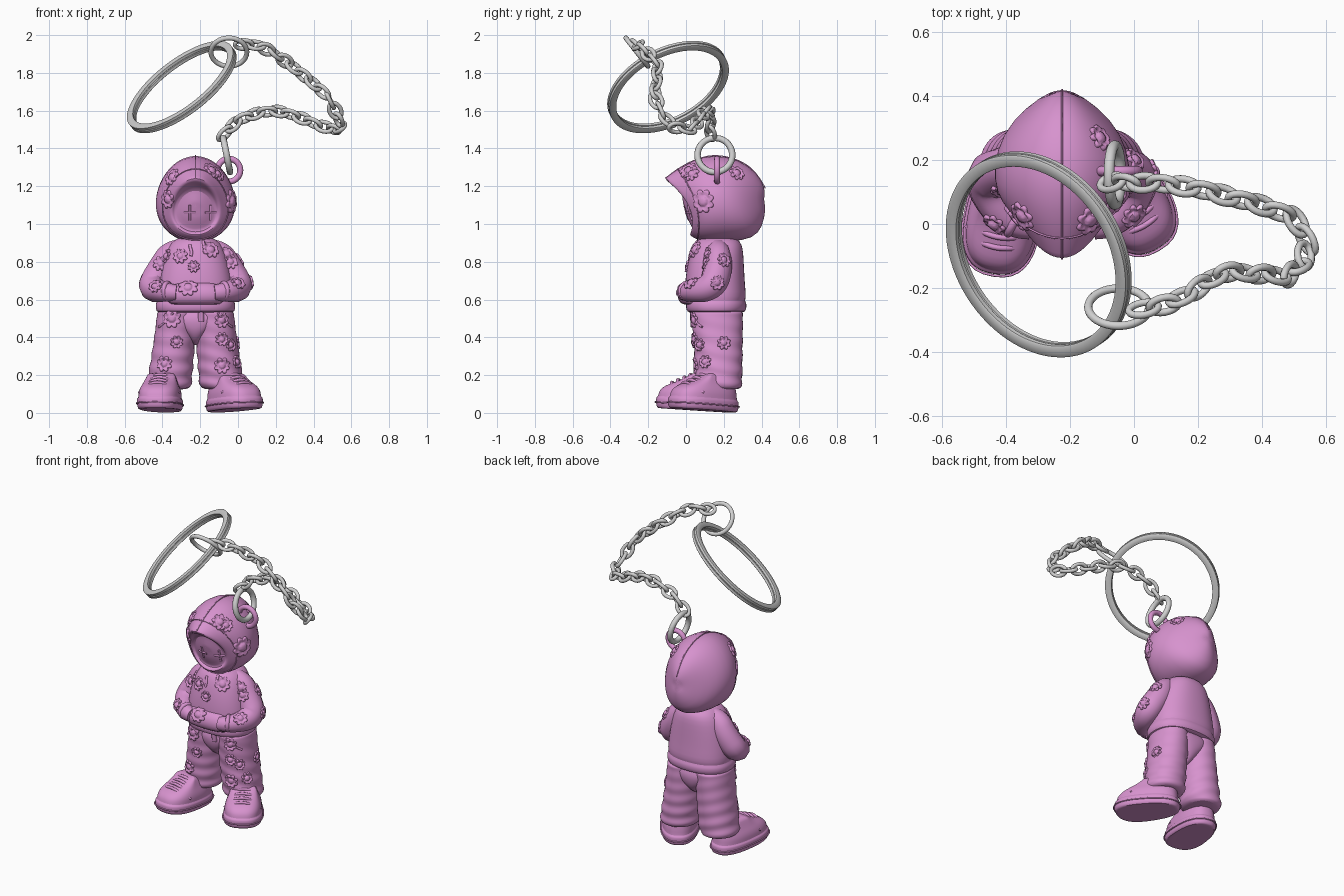
import bpy, bmesh
from math import sin, cos, pi, radians
from mathutils import Vector, Matrix
from mathutils.bvhtree import BVHTree

if "Cube" in bpy.data.objects:
    bpy.data.objects.remove(bpy.data.objects["Cube"])

CX = -0.225  # middle of the figure


def material(name, color):
    m = bpy.data.materials.new(name)
    m.use_nodes = True
    m.diffuse_color = color
    b = m.node_tree.nodes["Principled BSDF"]
    b.inputs["Base Color"].default_value = color
    b.inputs["Roughness"].default_value = 0.6
    return m


PINK = material("orchid pink", (0.68, 0.29, 0.62, 1))
SILVER = material("silver grey", (0.64, 0.64, 0.64, 1))


def add(name, mesh, mat, angle=60):
    ob = bpy.data.objects.new(name, mesh)
    bpy.context.collection.objects.link(ob)
    mesh.materials.clear()
    mesh.materials.append(mat)
    mesh.polygons.foreach_set("use_smooth", [True] * len(mesh.polygons))
    mesh.set_sharp_from_angle(angle=radians(angle))
    return ob


def loft(name, rings, mat=PINK, subsurf=1, wrap=False, angle=60):
    bm = bmesh.new()
    rows = [[bm.verts.new(p) for p in r] for r in rings]
    n = len(rows[0])
    for a, b in zip(rows, rows[1:] + rows[:1] if wrap else rows[1:]):
        for i in range(n):
            bm.faces.new((a[i], a[(i + 1) % n], b[(i + 1) % n], b[i]))
    if not wrap:
        for row in (rows[0], rows[-1]):
            mid = bm.verts.new(sum((v.co for v in row), Vector()) / n)
            for i in range(n):
                bm.faces.new((row[i], row[(i + 1) % n], mid))
    bmesh.ops.recalc_face_normals(bm, faces=bm.faces)
    me = bpy.data.meshes.new(name)
    bm.to_mesh(me)
    bm.free()
    ob = add(name, me, mat, angle)
    if subsurf:
        ob.modifiers.new("smooth", "SUBSURF").levels = subsurf
    return ob


def oval(x, y, z, rx, ry, n=32, power=0.85):
    def s(v):
        return abs(v) ** power * (1 if v > 0 else -1)
    return [Vector((x + rx * s(cos(2 * pi * i / n)), y + ry * s(sin(2 * pi * i / n)), z)) for i in range(n)]


def tube(name, pts, r, mat=PINK, closed=False, radii=None, kind="POLY"):
    cu = bpy.data.curves.new(name, "CURVE")
    cu.dimensions, cu.bevel_depth, cu.bevel_resolution, cu.use_fill_caps = "3D", r, 3, True
    sp = cu.splines.new(kind)
    sp.points.add(len(pts) - 1)
    for i, p in enumerate(pts):
        sp.points[i].co = (*p, 1)
        sp.points[i].radius = radii[i] if radii else 1
    sp.use_cyclic_u = closed
    if kind == "NURBS":
        sp.order_u, sp.use_endpoint_u = 3, True
    tmp = bpy.data.objects.new("tmp", cu)
    bpy.context.collection.objects.link(tmp)
    me = bpy.data.meshes.new_from_object(tmp.evaluated_get(bpy.context.evaluated_depsgraph_get()))
    bpy.data.objects.remove(tmp)
    return add(name, me, mat)


def torus(name, center, normal, major, minor, mat):
    bpy.ops.mesh.primitive_torus_add(major_radius=major, minor_radius=minor, major_segments=48, minor_segments=12)
    ob = bpy.context.object
    ob.name = name
    ob.matrix_world = Matrix.Translation(center) @ Vector(normal).to_track_quat("Z", "Y").to_matrix().to_4x4()
    ob.data.materials.append(mat)
    bpy.ops.object.shade_smooth()
    return ob


# Hood and face: sections given as top (y, z), bottom (y, z), half width, side setback
hood = []
for ty, tz, by, bz, w, back in (
        (.42, 1.19, .422, 1.07, .05, -.015), (.375, 1.275, .405, .985, .125, -.045),
        (.28, 1.342, .36, .922, .188, -.05), (.15, 1.37, .235, .905, .215, -.015),
        (.04, 1.34, .12, .9, .206, .015), (-.045, 1.292, .06, .915, .174, .045),
        (-.1, 1.25, .026, .936, .14, .06), (-.11, 1.243, .02, .942, .132, .06), (-.1, 1.222, .025, .952, .12, .055),
        (-.05, 1.205, .04, .957, .115, .03), (-.015, 1.18, .04, .97, .104, .02), (-.022, 1.13, .01, 1.02, .055, .005)):
    top, bot = Vector((CX, ty, tz)), Vector((CX, by, bz))
    hood.append([(top + bot) / 2 + (top - bot) / 2 * cos(t)
                 + Vector((w * sin(t) * (1 - .1 * cos(t)), back * sin(t) ** 2, 0))
                 for t in (2 * pi * i / 40 for i in range(40))])
head = loft("hood_and_face", hood)
tube("hood_rim_seam", hood[5], 0.003, closed=True)
tube("hood_center_seam", [r[0] - Vector((0, 0, .001)) for r in hood[:8]], 0.003, kind="NURBS")

# Sweatshirt
torso = loft("sweatshirt", [oval(CX, y, z, rx, ry) for z, y, rx, ry in (
    (.53, .16, .19, .135), (.535, .16, .207, .155), (.56, .16, .213, .162), (.585, .16, .21, .16),
    (.595, .16, .2, .15), (.61, .158, .208, .162), (.67, .153, .203, .16), (.76, .155, .188, .153),
    (.84, .162, .165, .142), (.89, .168, .142, .13), (.93, .17, .1, .1))])
pouch = loft("front_pouch", [oval(CX, y, z, rx, ry) for z, y, rx, ry in (
    (.572, .035, .12, .04), (.582, .022, .145, .057), (.62, .012, .155, .06),
    (.66, .015, .135, .054), (.69, .025, .11, .037))])
body = [head, torso, pouch]

# Arms, cuffs, trousers; s mirrors them about the middle
for side, s in (("right", -1), ("left", 1)):
    path = [(CX + s * x, y, z) for x, y, z in ((.075, .17, .865), (.132, .17, .855), (.18, .172, .765),
                                               (.242, .14, .66), (.17, .0, .64), (.1, -.008, .635))]
    body.append(tube(side + "_arm", path, 0.07, radii=(.8, .95, 1.08, 1.1, .75, .6), kind="NURBS"))
    torus(side + "_cuff", (CX + s * .15, .008, .645), (s, .5, 0), .042, .013, PINK)
    rings = []
    for k in range(27):
        z = .54 - .016 * k
        f = k / 26
        x, r = CX + s * (.1 + .043 * f ** 1.3), .103 + .017 * f - .15 * max(0, f - .92)
        ring = []
        for i, p in enumerate(oval(0, 0, 0, 1, 1, power=.95)):
            t = 2 * pi * i / 32
            fold = 1 + (.012 + .035 * f * f) * sin(z * 2 * pi / .08 + 2 * cos(t - .6 * s) + s * t)
            ring.append(Vector((x + p.x * r * fold, .165 + .012 * f + p.y * (r + .034 * (1 - f)) * fold, z)))
        rings.append(ring)
    body.append(loft(side + "_trouser_leg", rings))
    tube(side + "_pocket_seam", [(CX + s * x, y, z) for x, y, z in (
        (.12, .027, .53), (.15, .042, .48), (.195, .085, .455))], .006, kind="NURBS")
body.append(loft("trouser_seat", [oval(CX, .167, z, rx, ry) for z, rx, ry in (
    (.36, .015, .05), (.39, .035, .095), (.43, .08, .122), (.47, .15, .133), (.55, .195, .138))]))
tube("fly_flap", [(CX + .03, .034, .545), (CX + .03, .038, .485)], .016)


# Shoes: layers of height, toe reach, heel reach, half width; toes tip up slightly
def shoe(side, center, turn):
    place = (Matrix.Translation((*center, .0125)) @ Matrix.Rotation(turn, 4, "Z")
             @ Matrix.Rotation(-.065, 4, "X"))

    def layer(z, toe, heel, w):
        out = []
        for p in oval(0, 0, 0, 1, 1, 36, .8):
            y = p.y * (toe if p.y < 0 else heel)
            out.append(Vector((p.x * w * (1 - .12 * p.y), y, z)))
        return out
    layers = [layer(*v) for v in (
        (.002, .17, .165, .09), (0, .19, .187, .106), (.012, .2, .196, .114), (.05, .204, .196, .117),
        (.06, .2, .192, .114), (.063, .192, .184, .107), (.085, .192, .182, .109), (.112, .175, .177, .103),
        (.134, .135, .172, .093), (.155, .08, .17, .085), (.18, .04, .165, .076), (.2, .01, .158, .068))]
    parts = [loft(side + "_shoe", layers),
             tube(side + "_sole_seam", layer(.032, .206, .199, .117), .004, closed=True)]
    for k in range(4):
        y, z = -.125 + .032 * k, .141 + .016 * k
        parts.append(tube(side + "_lace", [(-.075, y + .018, z - .03), (-.035, y, z), (.035, y, z),
                                           (.075, y + .018, z - .03)], .009, kind="NURBS"))
    parts.append(tube(side + "_toe_cap_seam", [(-.108, -.07, .09), (-.06, -.125, .13), (.06, -.125, .13),
                                               (.108, -.07, .09)], .006, kind="NURBS"))
    for p in parts:
        p.matrix_world = place


shoe("right", (-.408, .04), -.16)
shoe("left", (-.026, .095), .53)

# Surface lookup for the raised decoration
bpy.context.view_layer.update()
deps = bpy.context.evaluated_depsgraph_get()
trees = [BVHTree.FromObject(o, deps) for o in body]


def hit(origin, direction):
    best = None
    for t in trees:
        loc, nor, _, d = t.ray_cast(Vector(origin), Vector(direction))
        if loc and (best is None or d < best[2]):
            best = (loc, nor, d, t)
    return best


def flower(origin, direction, r):
    h = hit(origin, direction)
    if not h:
        return
    loc, nor, _, tree = h
    q = nor.to_track_quat("Z", "Y")
    rings = []
    for frac, lift in ((1, -.003), (.97, .006), (.87, .01), (.74, .008), (.58, .003),
                       (.46, .003), (.4, .01), (.14, .013)):
        ring = []
        for i in range(48):
            t = 2 * pi * i / 48
            lobe = 1 + .32 * (abs(sin(4 * t)) - .6) * frac * frac
            p = loc + q @ Vector((cos(t), sin(t), 0)) * (r * frac * lobe)
            near, n2, _, _ = tree.find_nearest(p)
            ring.append(near + n2 * lift)
        rings.append(ring)
    loft("raised_flower", rings, subsurf=0, angle=80)


for x, z, r in ((-.35, 1.25, .046), (-.137, 1.285, .046), (-.143, .865, .044), (-.305, .83, .038),
                (-.235, .775, .03), (-.41, .79, .038), (-.265, .665, .05), (0, .69, .04),
                (-.44, .67, .038), (-.04, .8, .038), (-.35, .5, .048), (-.085, .49, .038), (-.325, .375, .032),
                (-.085, .39, .034), (-.39, .26, .04), (-.085, .25, .04)):
    flower((x, -1, z), (0, 1, 0), r)
for y, z, r in ((.09, 1.12, .06), (.03, 1.265, .04), (.27, 1.27, .04), (.11, .84, .038), (.2, .81, .038),
                (.165, .69, .038), (.07, .36, .032), (.2, .37, .034), (.1, .27, .034)):
    flower((1, y, z), (-1, 0, 0), r)
flower((-1, .02, 1.13), (1, 0, 0), .046)
flower((-1, .1, .83), (1, 0, 0), .036)


def cord(name, pts, r):
    hits = [hit((x, -1, z), (0, 1, 0)) for x, z in pts]
    tube(name, [h[0] for h in hits if h], r)


# Cross eyes and drawstrings
for x in (-.255, -.145):
    cord("eye_upright", [(x, 1.06 + .01 * k) for k in range(-4, 5)], .006)
    cord("eye_bar", [(x + .01 * k, 1.06) for k in range(-3, 4)], .006)
for x, low in ((-.25, .83), (-.18, .85)):
    cord("drawstring", [(x + .004 * sin(k), low + .012 * k) for k in range(6)], .008)

# Eyelet and joining rings
torus("hood_eyelet", (-.048, .165, 1.285), (0, 1, 0), .06, .016, PINK)
torus("lower_ring", (-.06, .153, 1.365), (.2, 0, .04), .092, .017, SILVER)
torus("upper_ring", (-.048, -.26, 1.91), (0, .78, .61), .095, .013, SILVER)

# Split key ring: two flat coils side by side
facing = Vector((.566, .377, -.733)).to_track_quat("Z", "Y").to_matrix().to_4x4()
for name, off in (("key_ring_front_coil", -.01), ("key_ring_back_coil", .01)):
    section = [(.303, -.007), (.307, -.01), (.337, -.01), (.341, -.007),
               (.341, .007), (.337, .01), (.307, .01), (.303, .007)]
    coil = loft(name, [[Vector((r * cos(t), r * sin(t), z + off)) for r, z in section]
                       for t in (2 * pi * i / 96 for i in range(96))], SILVER, 0, True, 50)
    coil.matrix_world = Matrix.Translation((-.298, -.095, 1.725)) @ facing

# Chain: oval links spaced evenly along a path, rolled alternately
way = [Vector(p) for p in (
    (-.07, .13, 1.48), (0, .13, 1.55), (.11, .125, 1.59), (.2, .11, 1.6), (.3, .085, 1.575), (.41, .055, 1.53),
    (.5, .02, 1.5), (.54, -.05, 1.51), (.53, -.12, 1.57), (.48, -.165, 1.67), (.38, -.155, 1.76),
    (.28, -.15, 1.84), (.2, -.2, 1.9), (.11, -.25, 1.945), (.03, -.265, 1.95))]
link = tube("chain_link", [(.047 * cos(t), .03 * sin(t), 0) for t in (2 * pi * i / 20 for i in range(20))],
            .0115, SILVER, True)
walk = sum((b - a).length for a, b in zip(way, way[1:]))
count = round(walk / .065)
for k in range(count + 1):
    d = min(walk * k / count, walk - 1e-5)
    for a, b in zip(way, way[1:]):
        if d <= (b - a).length:
            break
        d -= (b - a).length
    along = (b - a).normalized()
    ob = link if k == 0 else link.copy()
    if k:
        bpy.context.collection.objects.link(ob)
    ob.matrix_world = (Matrix.Translation(a + along * d) @ along.to_track_quat("X", "Z").to_matrix().to_4x4()
                       @ Matrix.Rotation(radians(50 if k % 2 else -40), 4, "X"))
